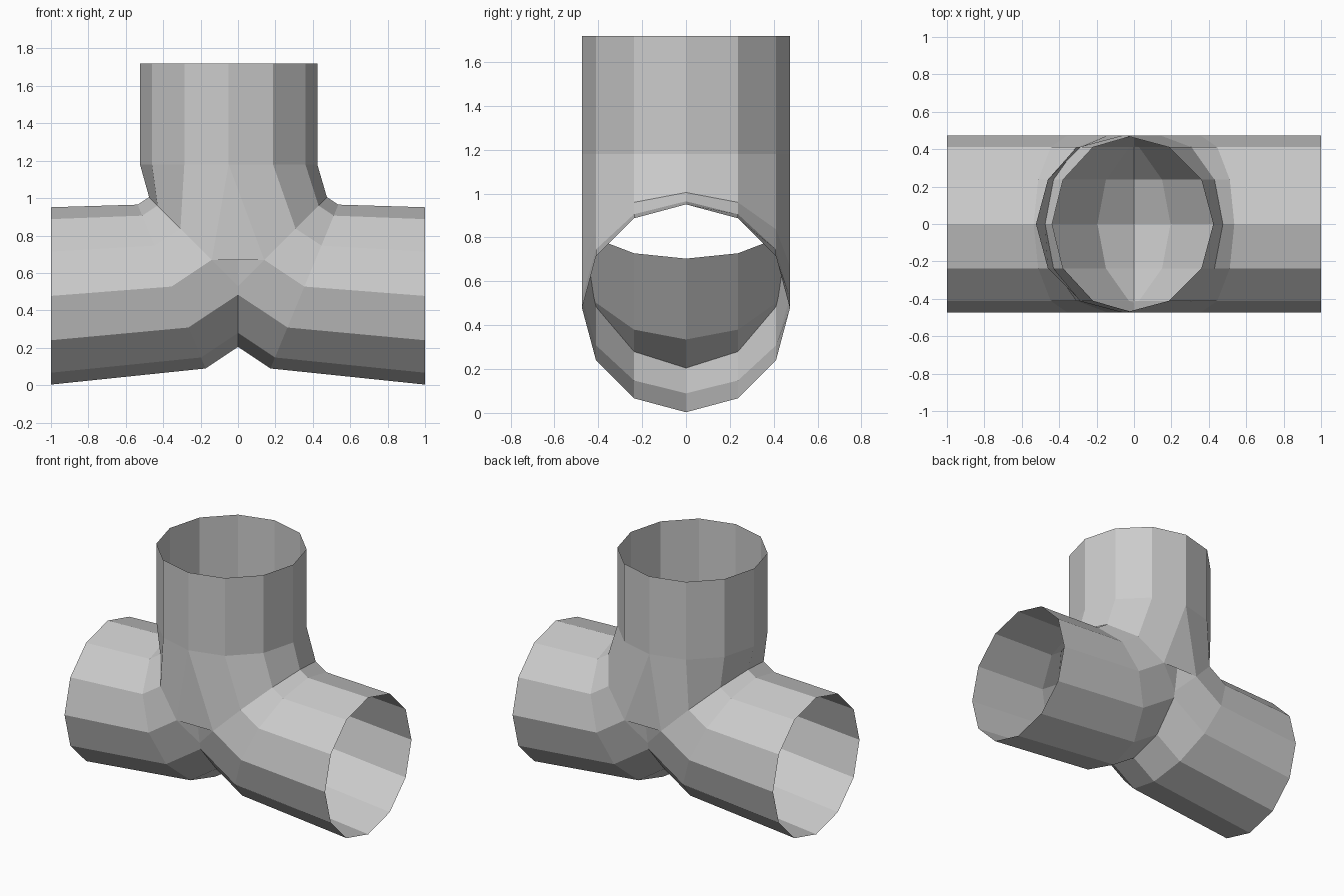
import bpy, bmesh
from math import sin, cos, pi, radians

if "Cube" in bpy.data.objects:
    bpy.data.objects.remove(bpy.data.objects["Cube"])

R, N = 0.474, 12


def ring(cx, cz, tilt):
    """12-gon; tilt 0 = standing across x, 90 = lying flat. Index 0 is the inner/top point."""
    t = radians(tilt)
    pts = []
    for i in range(N):
        a = 2 * pi * i / N
        u, v = R * cos(a), R * sin(a)
        pts.append((cx - u * sin(t), v, cz + u * cos(t)))
    return pts


def make(name, rings, extra=(), skip=()):
    bm = bmesh.new()
    rows = [[bm.verts.new(p) for p in r] for r in rings]
    for j, (a, b) in enumerate(zip(rows, rows[1:])):
        for i in range(N):
            if (j, i) not in skip:
                k = (i + 1) % N
                bm.faces.new((a[i], a[k], b[k], b[i]))
    for tri in extra:
        bm.faces.new([bm.verts.new(p) for p in tri])
    bmesh.ops.remove_doubles(bm, verts=bm.verts, dist=1e-4)
    loose = [v for v in bm.verts if not v.link_faces]
    bmesh.ops.delete(bm, geom=loose, context='VERTS')
    me = bpy.data.meshes.new(name)
    bm.to_mesh(me)
    bm.free()
    ob = bpy.data.objects.new(name, me)
    bpy.context.collection.objects.link(ob)
    return ob


def flip(pts):
    return [(-x, y, z) for x, y, z in pts]


# curved side arms, bending upward and crossing in the middle
elbow = ring(-0.14, 0.67, 45)
arm = [ring(-1, 0.477, 0), ring(-0.355, 0.527, 22.5), elbow, ring(0, 0.885, 67.5)]
make("left_arm", arm)
upper = {(2, i) for i in (0, 1, 2, 9, 10, 11)}
make("right_arm", [flip(r) for r in arm], skip=upper)

# upright tube whose lower skirt meets the upper half of both elbows
collar = ring(-0.05, 1.18, 90)
top = ring(-0.05, 1.72, 90)
other = flip(elbow)
skirt = []
for i in range(N):
    k = (i + 1) % N
    if i in (0, 1, 2, 9, 10, 11):
        low = elbow[i], elbow[k]
    else:
        low = other[(6 - i) % N], other[(6 - k) % N]
    skirt.append((collar[i], collar[k], low[1], low[0]))
for i in (3, 9):
    skirt.append((collar[i], elbow[i], other[i]))
make("upright_tube", [top, collar], extra=skirt)
